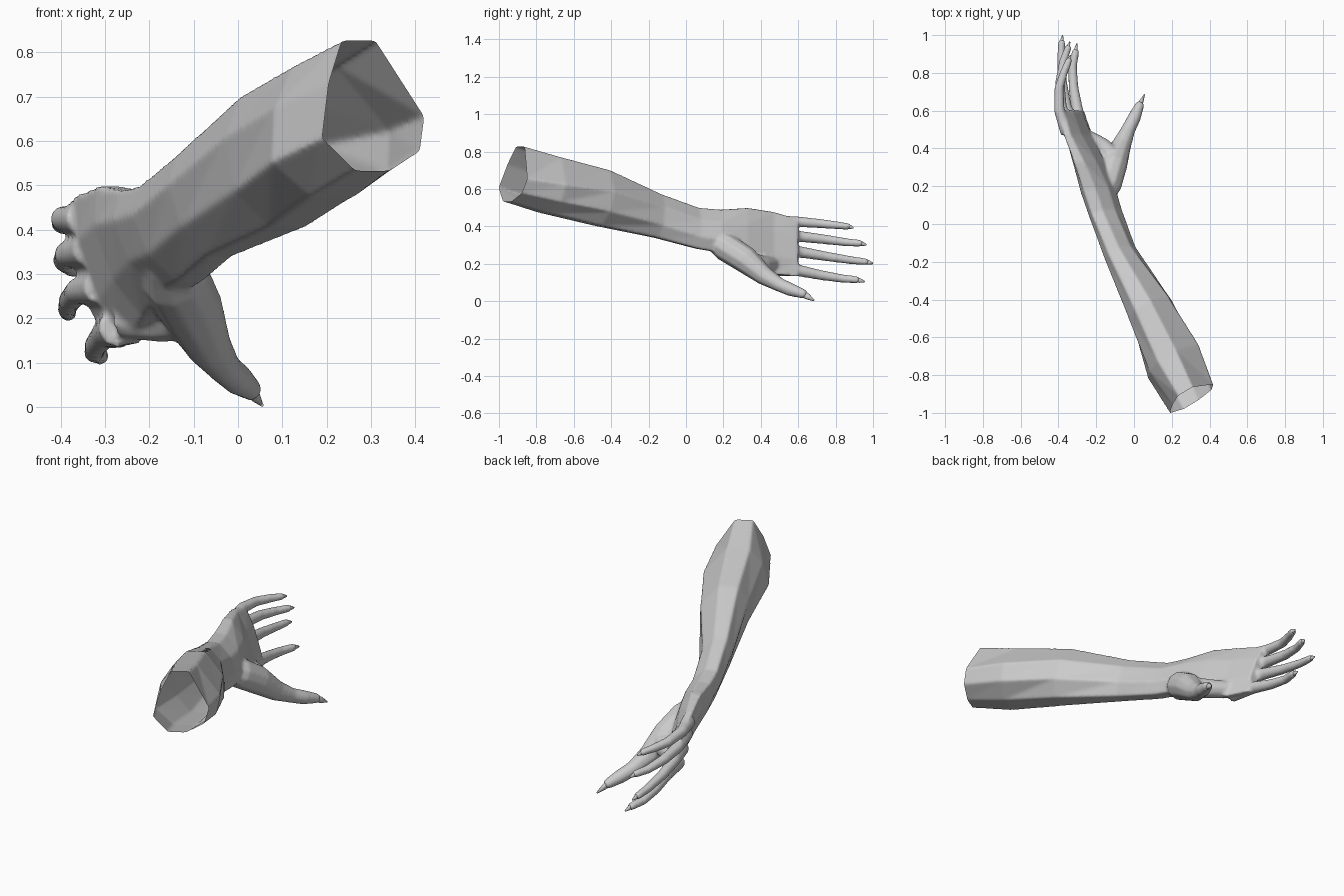
import bpy, bmesh, math
from mathutils import Vector

if "Cube" in bpy.data.objects:
    bpy.data.objects.remove(bpy.data.objects["Cube"])

def loft(bm, rings):
    """Skin closed rings of points and cap both ends."""
    vs = [[bm.verts.new(p) for p in r] for r in rings]
    n = len(vs[0])
    for a, b in zip(vs, vs[1:]):
        for i in range(n):
            j = (i + 1) % n
            bm.faces.new((a[i], a[j], b[j], b[i]))
    bm.faces.new(vs[0][::-1])
    bm.faces.new(vs[-1])

def tube(bm, pts, n=10, flat=1.0):
    """Tube through (x, y, z, radius) points."""
    P = [Vector(p[:3]) for p in pts]
    rings = []
    for i, p in enumerate(P):
        d = (P[min(i + 1, len(P) - 1)] - P[max(i - 1, 0)]).normalized()
        u = d.cross(Vector((1, 0, 0))).normalized()
        v = d.cross(u)
        r = pts[i][3]
        rings.append([p + r * (math.cos(t) * u + flat * math.sin(t) * v)
                      for t in (2 * math.pi * k / n for k in range(n))])
    loft(bm, rings)

def make(name, bm):
    bmesh.ops.recalc_face_normals(bm, faces=bm.faces)
    me = bpy.data.meshes.new(name)
    bm.to_mesh(me)
    bm.free()
    ob = bpy.data.objects.new(name, me)
    bpy.context.collection.objects.link(ob)
    return ob

# Eight-sided outline of the cut end, blended to a regular octagon at the wrist
CUT = [(1, -.17), (.04, 1), (-.61, 1), (-.87, .34), (-1, -.5), (-.35, -1), (.3, -1), (.91, -.7)]
CUT = sorted(CUT, key=lambda p: math.atan2(p[1], p[0]) % (2 * math.pi))
OCT = [(1.07 * math.cos(t), 1.07 * math.sin(t))
       for t in (math.radians(22.5 + 45 * k) for k in range(8))]
OCT = sorted(OCT, key=lambda p: math.atan2(p[1], p[0]) % (2 * math.pi))
OCT = OCT[1:] + OCT[:1] if CUT[0][1] > .9 and CUT[0][0] < .1 else OCT

# Forearm and palm sections: y, x, z, half width, half height, lean, tilt, roundness
SECTIONS = [(-1.01, .351, .71, .115, .148, 0, 1, 0),
            (-.91, .305, .68, .115, .147, 0, 1, 0),
            (-.72, .207, .622, .136, .149, -.05, 1, .3),
            (-.45, .083, .553, .105, .149, -.2, 1, .7),
            (-.15, -.075, .455, .07, .117, -.3, .8, 1),
            (.06, -.152, .39, .07, .11, -.4, .5, 1),
            (.18, -.19, .375, .075, .115, -.4, .3, 1),
            (.33, -.24, .35, .065, .15, -.35, 0, 1),
            (.47, -.295, .31, .045, .168, -.35, 0, 1),
            (.60, -.33, .285, .03, .155, -.35, 0, 1)]
rings = []
for y, x, z, a, b, lean, tilt, rnd in SECTIONS:
    ring = []
    for c, o in zip(CUT, OCT):
        u, v = Vector(c).lerp(Vector(o), rnd)
        dx, dz = u * a + lean * v * b, v * b
        ring.append((x + dx, y + tilt * (.6 * dx + .3 * dz), z + dz))
    rings.append(ring)
bm = bmesh.new()
loft(bm, rings)

# Fingers, thumb and the web of skin between thumb and palm
DIGITS = {
    "little": [(-.355, .48, .425, .035), (-.395, .60, .425, .029), (-.397, .72, .415, .025),
               (-.372, .80, .407, .022), (-.345, .865, .40, .018), (-.335, .895, .393, .004)],
    "ring": [(-.335, .48, .355, .04), (-.385, .62, .345, .03), (-.392, .75, .33, .026),
             (-.375, .86, .315, .022), (-.35, .93, .31, .019), (-.34, .965, .302, .004)],
    "middle": [(-.31, .48, .27, .04), (-.36, .62, .262, .031), (-.38, .75, .24, .026),
               (-.386, .88, .22, .022), (-.383, .96, .211, .019), (-.378, 1.0, .202, .004)],
    "index": [(-.27, .46, .18, .045), (-.30, .60, .165, .032), (-.32, .72, .14, .027),
              (-.325, .83, .122, .023), (-.31, .91, .115, .02), (-.303, .955, .105, .004)],
    "thumb": [(-.165, .13, .335, .05), (-.14, .21, .29, .076), (-.105, .32, .22, .073),
              (-.065, .42, .135, .052), (-.03, .50, .088, .038), (.0, .56, .062, .036),
              (.028, .625, .04, .026), (.055, .685, .004, .004)]}
for pts in DIGITS.values():
    tube(bm, pts[:-1])
    p = Vector(pts[-2][:3])
    end = bmesh.ops.create_icosphere(bm, subdivisions=2, radius=pts[-2][3])
    bmesh.ops.translate(bm, verts=end["verts"], vec=p)
tube(bm, [(-.10, .34, .21, .055), (-.17, .41, .195, .05), (-.26, .46, .20, .045)])

# Fuse into one smooth skin
source = make("arm_source", bm)
m = source.modifiers.new("fuse", "REMESH")
m.mode = "VOXEL"
m.voxel_size = .008
m = source.modifiers.new("soften", "SMOOTH")
m.factor = .5
m.iterations = 5
dg = bpy.context.evaluated_depsgraph_get()
bm = bmesh.new()
bm.from_mesh(source.evaluated_get(dg).to_mesh())
bpy.data.objects.remove(source)

# Cut the elbow end open
bmesh.ops.bisect_plane(bm, geom=bm.verts[:] + bm.edges[:] + bm.faces[:],
                       plane_co=(.305, -.91, .68), plane_no=(.6, -1, .3), clear_outer=True)
arm = make("forearm_and_hand", bm)
for f in arm.data.polygons:
    f.use_smooth = True

# Pointed nails
for name, pts in DIGITS.items():
    bm = bmesh.new()
    a, b = Vector(pts[-2][:3]), Vector(pts[-1][:3])
    q, r = a.lerp(b, .45), pts[-2][3]
    tube(bm, [(*a, r * .8), (*q, r * .6), (*b, .004)], 8, .7)
    nail = make(name + "_nail", bm)
    for f in nail.data.polygons:
        f.use_smooth = True
